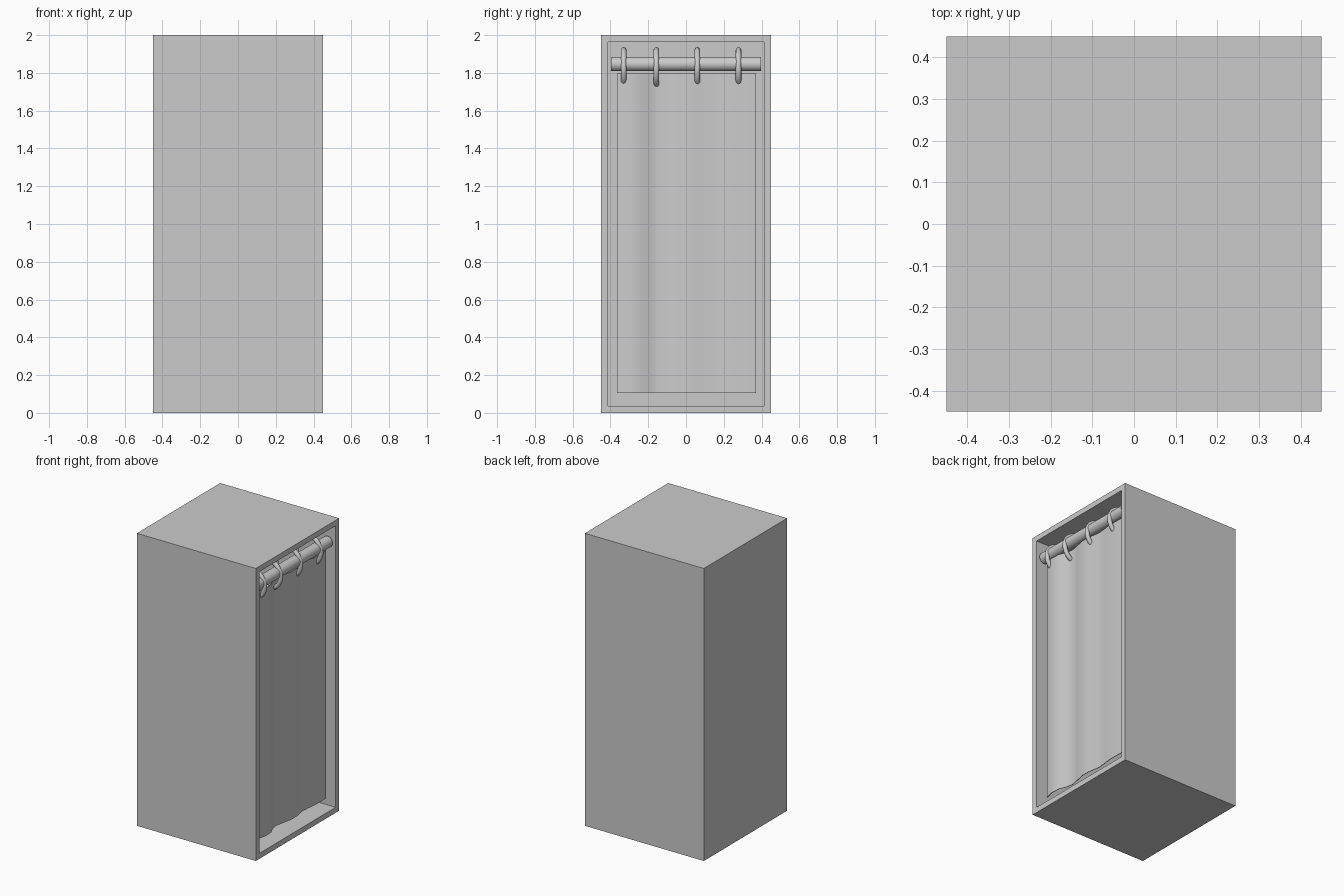
import bpy, bmesh, math
from mathutils import Matrix

if "Cube" in bpy.data.objects:
    bpy.data.objects.remove(bpy.data.objects["Cube"])

grey = bpy.data.materials.new("light_grey")
grey.diffuse_color = (0.6, 0.6, 0.6, 1)
grey.use_nodes = True
grey.node_tree.nodes["Principled BSDF"].inputs["Base Color"].default_value = grey.diffuse_color


def finish(name, bm, smooth=False):
    bmesh.ops.recalc_face_normals(bm, faces=bm.faces)
    me = bpy.data.meshes.new(name)
    bm.to_mesh(me)
    bm.free()
    me.materials.append(grey)
    ob = bpy.data.objects.new(name, me)
    bpy.context.collection.objects.link(ob)
    for p in me.polygons:
        p.use_smooth = smooth
    if smooth:
        bpy.ops.object.select_all(action='DESELECT')
        ob.select_set(True)
        bpy.context.view_layer.objects.active = ob
        bpy.ops.object.shade_smooth_by_angle(angle=math.radians(40))
    return ob


# Booth: box with its +x side inset and pushed in to make a hollow
bm = bmesh.new()
bmesh.ops.create_cube(bm, size=1, matrix=Matrix.Translation((0, 0, 1)) @ Matrix.Diagonal((0.9, 0.9, 2, 1)))
side = [f for f in bm.faces if f.calc_center_median().x > 0.4]
bmesh.ops.inset_region(bm, faces=side, thickness=0.053)
opening = bmesh.ops.extrude_face_region(bm, geom=side)
bmesh.ops.translate(bm, vec=(-0.85, 0, 0), verts=[v for v in opening["geom"] if isinstance(v, bmesh.types.BMVert)])
bmesh.ops.delete(bm, geom=[f for f in side if f.is_valid], context='FACES_ONLY')
finish("booth", bm)

# Curtain rod across the opening
bm = bmesh.new()
bmesh.ops.create_cone(bm, cap_ends=True, segments=32, radius1=0.038, radius2=0.038, depth=0.794,
                      matrix=Matrix.Translation((0.40, 0, 1.847)) @ Matrix.Rotation(math.pi / 2, 4, 'X'))
finish("curtain_rod", bm, True)

# Curtain: wavy sheet, folds given as (y, x)
folds = [(-0.365, 0.405), (-0.30, 0.42), (-0.235, 0.416), (-0.19, 0.396), (-0.14, 0.386), (-0.08, 0.398),
         (-0.01, 0.412), (0.05, 0.411), (0.13, 0.397), (0.19, 0.402), (0.25, 0.41), (0.37, 0.408)]
bm = bmesh.new()
loop = [(x, y) for y, x in folds] + [(x - 0.004, y) for y, x in reversed(folds)]
low, high = [[bm.verts.new((x, y, z)) for x, y in loop] for z in (0.105, 1.8)]
n = len(loop)
for i in range(n):
    j = (i + 1) % n
    bm.faces.new((low[i], low[j], high[j], high[i]))
for ring in (low, high):
    for i in range(n // 2 - 1):
        bm.faces.new((ring[i], ring[i + 1], ring[n - 2 - i], ring[n - 1 - i]))
finish("curtain", bm, True)

# Rings hanging the curtain from the rod
MAJ, MIN, NU, NV = 0.096, 0.015, 40, 12
for k, y in enumerate((-0.33, -0.157, 0.06, 0.278)):
    bm = bmesh.new()
    grid = []
    for i in range(NU):
        a = 2 * math.pi * i / NU
        row = []
        for j in range(NV):
            b = 2 * math.pi * j / NV
            r = MAJ + MIN * math.cos(b)
            row.append(bm.verts.new((0.337 + r * math.cos(a), y + MIN * math.sin(b), 1.825 + r * math.sin(a))))
        grid.append(row)
    for i in range(NU):
        for j in range(NV):
            a, b = grid[i], grid[(i + 1) % NU]
            bm.faces.new((a[j], b[j], b[(j + 1) % NV], a[(j + 1) % NV]))
    finish("curtain_ring_%d" % (k + 1), bm, True)
